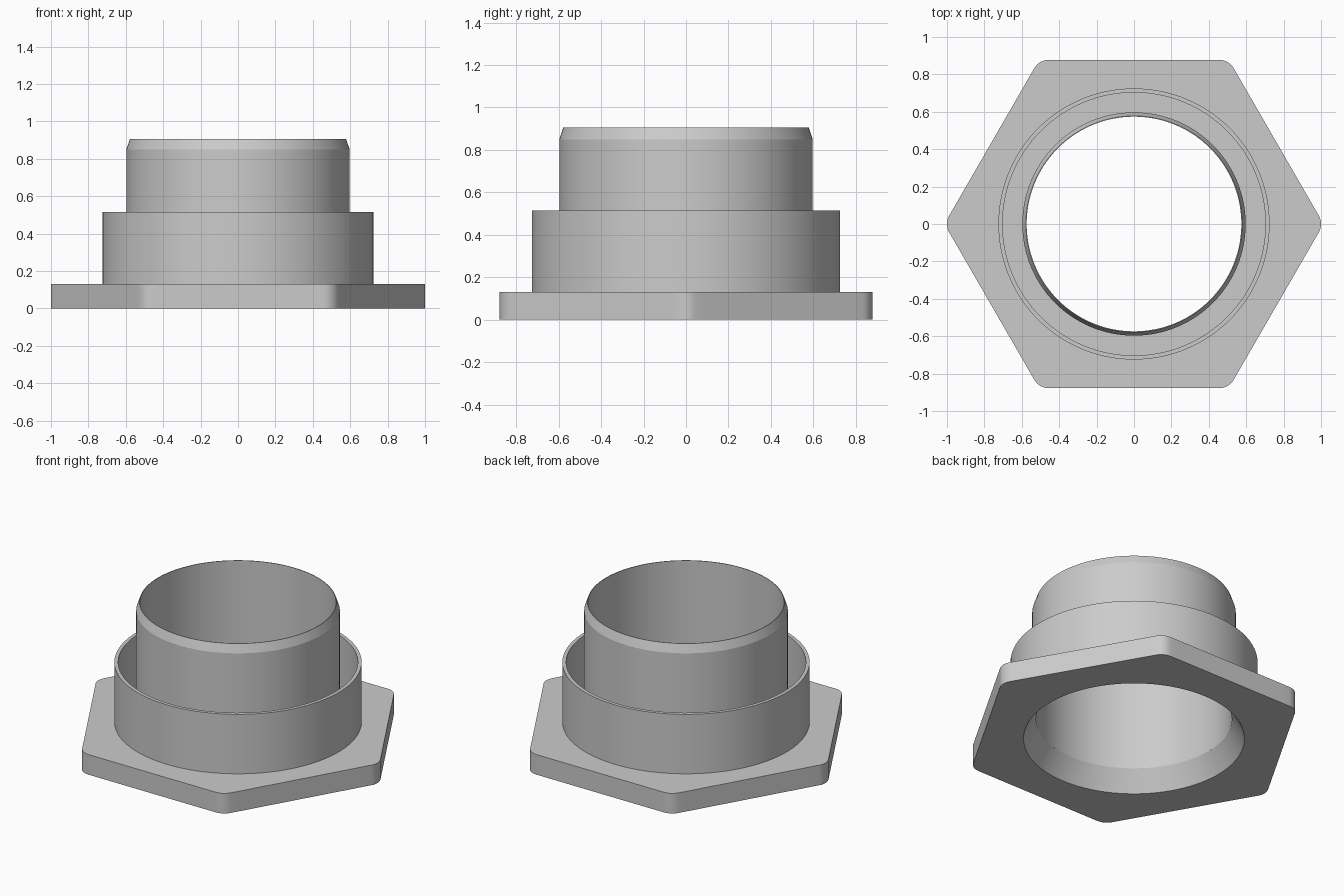
import bpy
import bmesh
from math import sin, cos, tan, pi, atan2, radians
from mathutils import Vector

cube = bpy.data.objects.get("Cube")
if cube:
    bpy.data.objects.remove(cube, do_unlink=True)

grey = bpy.data.materials.new("plain grey")
grey.use_nodes = True
colour = (0.6, 0.6, 0.6, 1)
grey.diffuse_color = colour
grey.node_tree.nodes["Principled BSDF"].inputs["Base Color"].default_value = colour

APOTHEM, FILLET = 0.878, 0.09
PLATE_TOP = 0.13
BORE = 0.574


def loft(name, rings, closed=False):
    """Skin matching rings of points into one smooth-shaded part."""
    bm = bmesh.new()
    loops = [[bm.verts.new(p) for p in ring] for ring in rings]
    pairs = list(zip(loops, loops[1:]))
    if closed:
        pairs.append((loops[-1], loops[0]))
    for a, b in pairs:
        n = len(a)
        for i in range(n):
            j = (i + 1) % n
            bm.faces.new((a[i], a[j], b[j], b[i]))
    mesh = bpy.data.meshes.new(name)
    bm.to_mesh(mesh)
    bm.free()
    mesh.materials.append(grey)
    obj = bpy.data.objects.new(name, mesh)
    bpy.context.collection.objects.link(obj)
    bpy.ops.object.select_all(action="DESELECT")
    obj.select_set(True)
    bpy.context.view_layer.objects.active = obj
    bpy.ops.object.shade_smooth_by_angle(angle=radians(15))
    return obj


def circle(r, z, angles):
    return [(r * cos(a), r * sin(a), z) for a in angles]


def rounded_hexagon(arc_steps=6, side_steps=16):
    """Outline with filleted corners, one corner on each end of x."""
    points = []
    centre_dist = (APOTHEM - FILLET) / cos(pi / 6)
    half_side = (APOTHEM - FILLET) * tan(pi / 6)
    for k in range(6):
        corner = k * pi / 3
        centre = Vector((cos(corner), sin(corner))) * centre_dist
        for i in range(arc_steps + 1):
            a = corner - pi / 6 + i / arc_steps * pi / 3
            points.append(centre + Vector((cos(a), sin(a))) * FILLET)
        # straight side, split to follow the round hole
        a = corner + pi / 6
        along = Vector((-sin(a), cos(a))) * half_side * 2
        start = points[-1]
        points += [start + along * i / side_steps for i in range(1, side_steps)]
    return points


# Hexagonal flange with a tapered mouth
outline = rounded_hexagon()
mouth_angles = [atan2(p.y, p.x) for p in outline]
loft("hex_flange", [
    circle(0.648, 0, mouth_angles),
    [(p.x, p.y, 0) for p in outline],
    [(p.x, p.y, PLATE_TOP) for p in outline],
    circle(BORE, PLATE_TOP, mouth_angles),
], closed=True)

# Thin outer collar and inner tube, turned from their wall profiles
turn = [2 * pi * i / 128 for i in range(128)]
collar = [(0.725, PLATE_TOP), (0.725, 0.515), (0.703, 0.515), (0.703, PLATE_TOP)]
tube = [(0.597, PLATE_TOP), (0.597, 0.85), (0.578, 0.905), (BORE, 0.905), (BORE, PLATE_TOP)]
for name, profile in (("outer_collar", collar), ("inner_tube", tube)):
    loft(name, [circle(r, z, turn) for r, z in profile])
